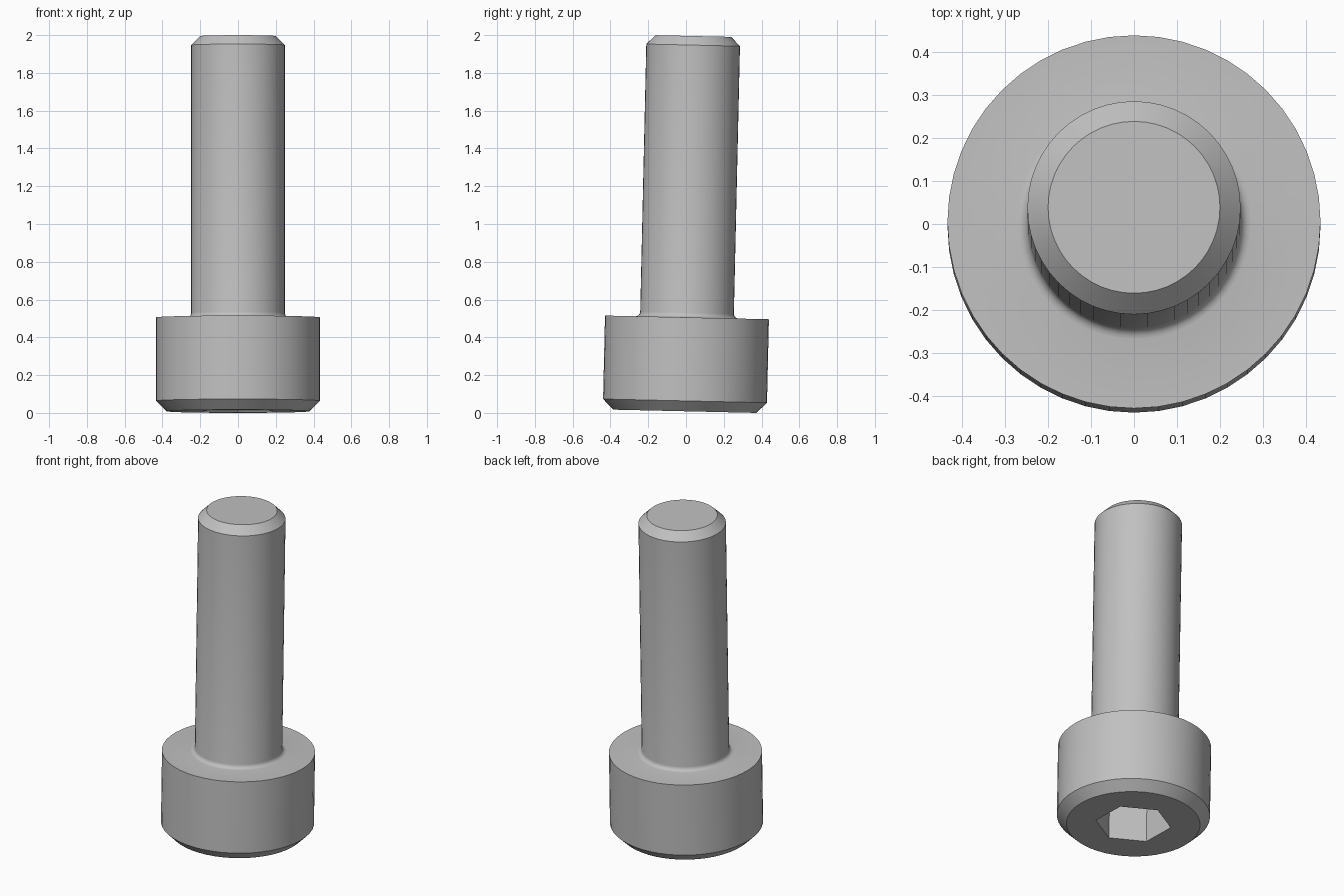
import bpy, bmesh, math
from mathutils import Matrix

cube = bpy.data.objects.get("Cube")
if cube:
    bpy.data.objects.remove(cube, do_unlink=True)

SEGMENTS = 48
STEP = SEGMENTS // 6
HEAD_R, HEAD_H, SHAFT_R, LENGTH = 0.434, 0.497, 0.248, 1.987
CHAMFER, TIP_CHAMFER, FILLET = 0.055, 0.048, 0.025
SOCKET_R, SOCKET_DEPTH = 0.215, 0.25

steel = bpy.data.materials.new("steel_grey")
steel.use_nodes = True
grey = (0.53, 0.53, 0.53, 1)
steel.diffuse_color = grey
steel.node_tree.nodes["Principled BSDF"].inputs["Base Color"].default_value = grey

# Turned profile: chamfered head, fillet under the head, chamfered shaft tip
profile = [(HEAD_R - CHAMFER, 0), (HEAD_R, CHAMFER), (HEAD_R, HEAD_H)]
for i in range(5):
    a = i / 4 * math.pi / 2
    profile.append((SHAFT_R + FILLET * (1 - math.sin(a)),
                    HEAD_H + FILLET * (1 - math.cos(a))))
profile += [(SHAFT_R, LENGTH - TIP_CHAMFER), (SHAFT_R - TIP_CHAMFER, LENGTH)]

bm = bmesh.new()


def ring(radius, z, count, start=0.0):
    angles = [start + math.tau * i / count for i in range(count)]
    return [bm.verts.new((radius * math.cos(a), radius * math.sin(a), z)) for a in angles]


def skin(lower, upper):
    n = len(lower)
    for i in range(n):
        j = (i + 1) % n
        bm.faces.new((lower[i], lower[j], upper[j], upper[i]))


# Outer surface
rings = [ring(r, z, SEGMENTS) for r, z in profile]
for lower, upper in zip(rings, rings[1:]):
    skin(lower, upper)
bm.faces.new(rings[-1])

# Hexagonal socket, opening in the underside of the head
mouth = ring(SOCKET_R, 0, 6, math.pi / 6)
floor = ring(SOCKET_R, SOCKET_DEPTH, 6, math.pi / 6)
skin(floor, mouth)
bm.faces.new(floor[::-1])

# Flat head face around the socket, one section per socket side
for k in range(6):
    first = STEP // 2 + k * STEP
    arc = [rings[0][(first + i) % SEGMENTS] for i in range(STEP + 1)]
    bm.faces.new([mouth[k], mouth[(k + 1) % 6]] + arc[::-1])

bmesh.ops.recalc_face_normals(bm, faces=bm.faces)

# Slight lean towards the back, then rest on the ground
bm.transform(Matrix.Rotation(math.radians(-1.3), 4, "X"))
lowest = min(v.co.z for v in bm.verts)
mid_y = (min(v.co.y for v in bm.verts) + max(v.co.y for v in bm.verts)) / 2
bmesh.ops.translate(bm, verts=bm.verts, vec=(0, -mid_y, -lowest))

mesh = bpy.data.meshes.new("socket_head_bolt")
bm.to_mesh(mesh)
bm.free()
mesh.materials.append(steel)
bolt = bpy.data.objects.new("socket_head_bolt", mesh)
bpy.context.collection.objects.link(bolt)

bpy.ops.object.select_all(action="DESELECT")
bolt.select_set(True)
bpy.context.view_layer.objects.active = bolt
bpy.ops.object.shade_smooth_by_angle(angle=math.radians(30))
